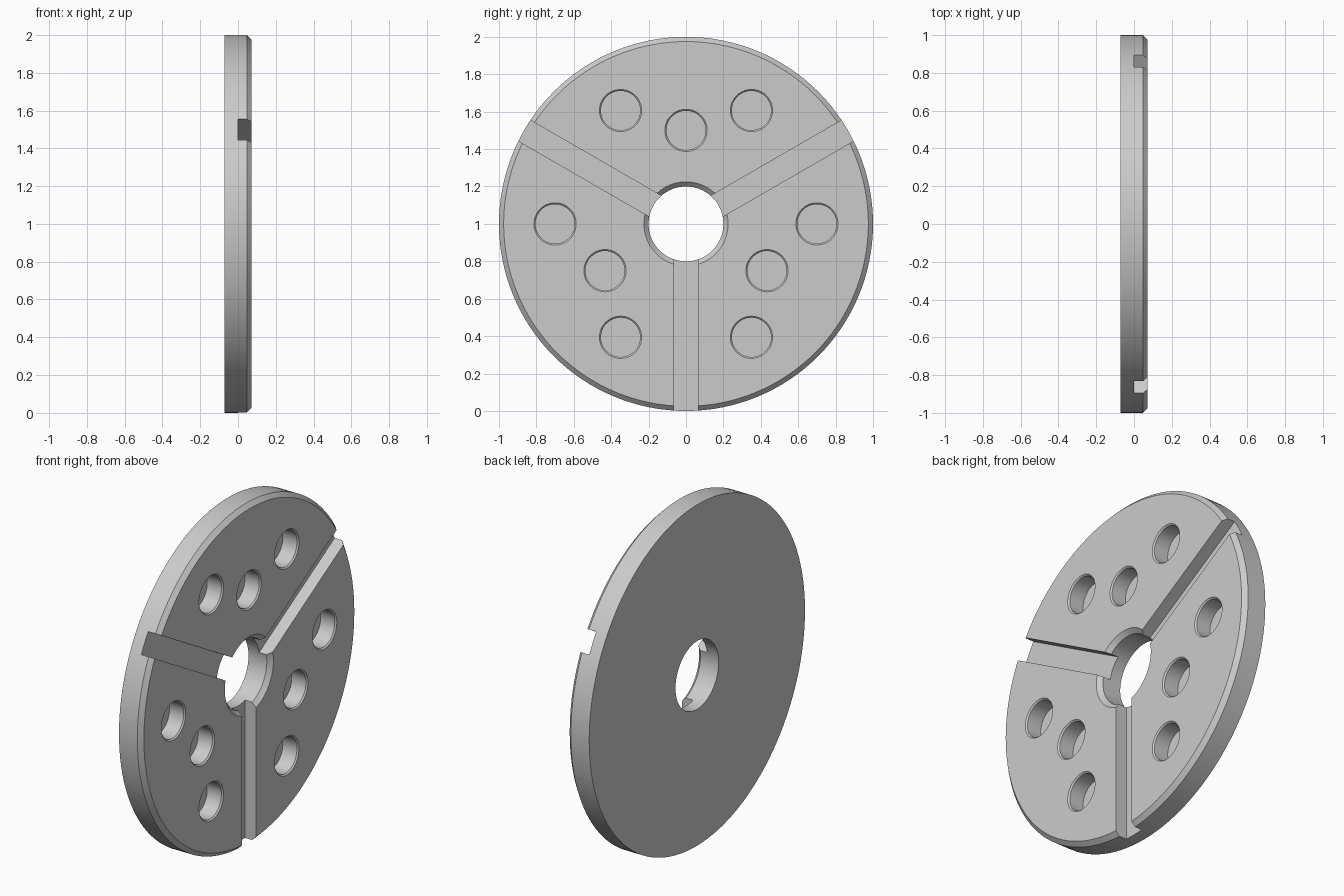
import bpy
from math import cos, sin, pi, radians
from mathutils import Matrix, Vector

default = bpy.data.objects.get("Cube")
if default:
    bpy.data.objects.remove(default, do_unlink=True)

BACK, FRONT = -0.072, 0.072
CENTRE = Vector((0, 0, 1))

steel = bpy.data.materials.new("plain grey")
steel.use_nodes = True
grey = (0.6, 0.6, 0.6, 1)
steel.diffuse_color = grey
steel.node_tree.nodes["Principled BSDF"].inputs["Base Color"].default_value = grey


def lathe(name, profile, segments, offset=(0, 0), closed=False):
    """Revolve (x, radius) points around the x axis; cap the ends unless closed."""
    verts, faces = [], []
    n = len(profile)
    for i in range(segments):
        a = 2 * pi * i / segments
        for x, r in profile:
            verts.append((x, offset[0] + r * cos(a), CENTRE.z + offset[1] + r * sin(a)))
    for i in range(segments):
        j = (i + 1) % segments
        for k in range(n if closed else n - 1):
            m = (k + 1) % n
            faces.append((i * n + k, i * n + m, j * n + m, j * n + k))
    if not closed:
        faces.append([i * n for i in range(segments)])
        faces.append([i * n + n - 1 for i in reversed(range(segments))])
    mesh = bpy.data.meshes.new(name)
    mesh.from_pydata(verts, [], faces)
    obj = bpy.data.objects.new(name, mesh)
    bpy.context.collection.objects.link(obj)
    bpy.context.view_layer.objects.active = obj
    bpy.ops.object.select_all(action='DESELECT')
    obj.select_set(True)
    bpy.ops.object.mode_set(mode='EDIT')
    bpy.ops.mesh.select_all(action='SELECT')
    bpy.ops.mesh.normals_make_consistent(inside=False)
    bpy.ops.object.mode_set(mode='OBJECT')
    return obj


# Disc with a central bore, chamfered on the working face
disc = lathe("slotted_disc", [
    (BACK, 0.2), (BACK, 1), (FRONT - 0.025, 1), (FRONT, 0.975),
    (FRONT, 0.225), (FRONT - 0.025, 0.2)], 128, closed=True)
disc.data.materials.append(steel)

cutters = []

# Three radial slots, half the disc thickness deep
for angle in (30, 150, 270):
    bpy.ops.mesh.primitive_cube_add(size=1)
    slot = bpy.context.object
    slot.name = "slot_cutter"
    slot.data.transform(
        Matrix.Translation(CENTRE) @ Matrix.Rotation(radians(angle), 4, 'X')
        @ Matrix.Translation((0.1, 0.6, 0)) @ Matrix.Diagonal((0.2, 1.0, 0.128, 1)))
    cutters.append(slot)

# Blind holes with a small lip chamfer: six outer and three inner
holes = [(0.7, a) for a in range(0, 360, 60)] + [(0.5, a) for a in (90, 210, 330)]
for radius, angle in holes:
    a = radians(angle)
    cutters.append(lathe("hole_cutter", [
        (FRONT - 0.1, 0.105), (FRONT - 0.008, 0.105), (FRONT, 0.113), (FRONT + 0.03, 0.113)],
        48, (radius * cos(a), radius * sin(a))))

# Cut the slots and holes, then discard the cutters
bpy.context.view_layer.objects.active = disc
for cutter in cutters:
    cutter.hide_render = True
    mod = disc.modifiers.new("cut", 'BOOLEAN')
    mod.operation = 'DIFFERENCE'
    mod.solver = 'EXACT'
    mod.object = cutter
    bpy.ops.object.modifier_apply(modifier=mod.name)
for cutter in cutters:
    bpy.data.objects.remove(cutter, do_unlink=True)

bpy.ops.object.select_all(action='DESELECT')
disc.select_set(True)
bpy.ops.object.shade_smooth_by_angle(angle=radians(30))
